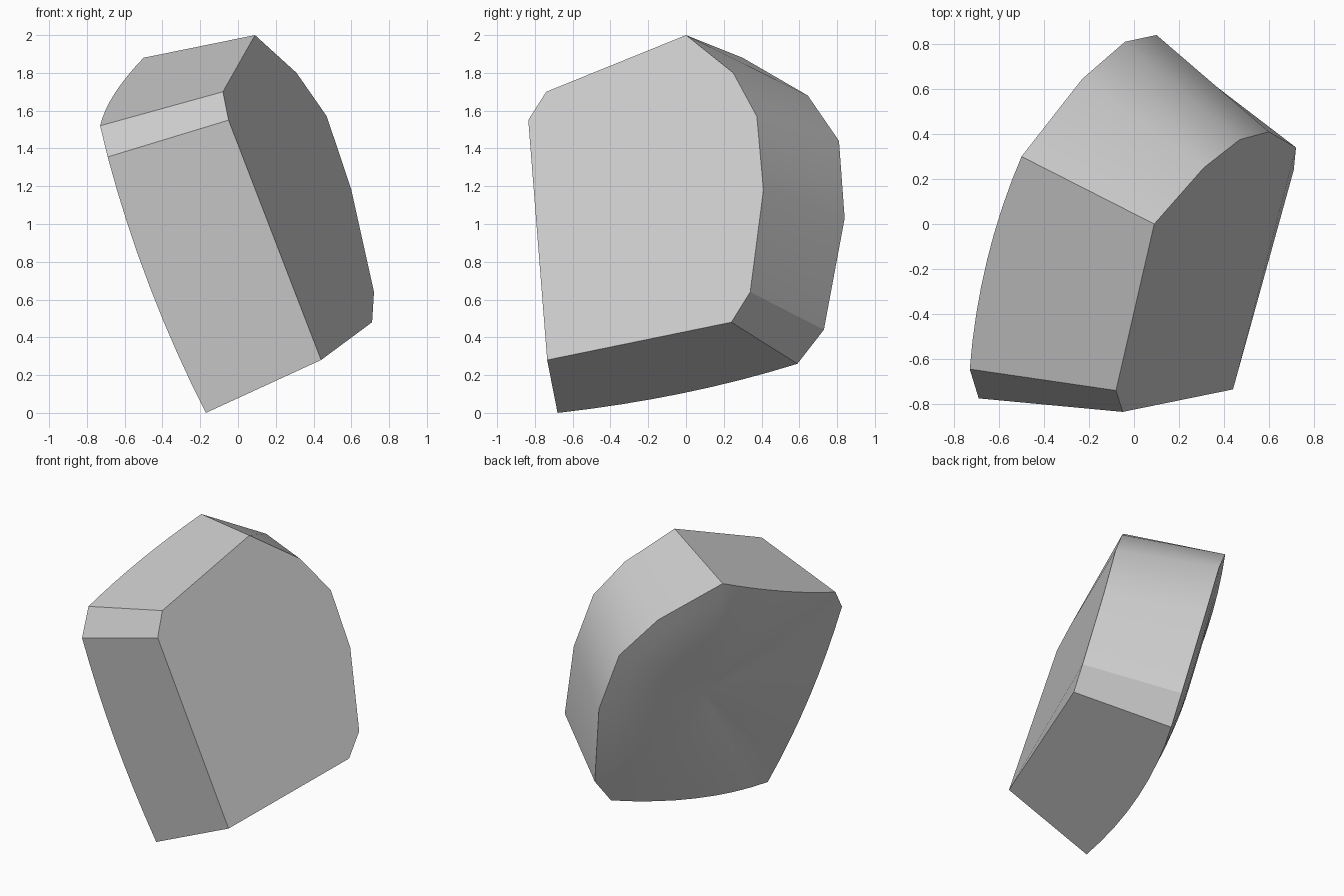
import bpy, bmesh, math
from mathutils import Vector

cube = bpy.data.objects.get("Cube")
if cube:
    bpy.data.objects.remove(cube, do_unlink=True)

# Matching corners of the flat inner face and the domed outer face
inner = [Vector(p) for p in (
    (.09, 0, 2), (-.08, -.74, 1.70), (-.05, -.835, 1.55), (.44, -.735, .28),
    (.71, .24, .48), (.72, .34, .64), (.60, .41, 1.18), (.47, .375, 1.57), (.31, .25, 1.80))]
outer = [Vector(p) for p in (
    (-.50, .30, 1.88), (-.73, -.645, 1.52), (-.69, -.775, 1.355), (-.17, -.68, 0),
    (.18, .59, .26), (.21, .73, .44), (.10, .84, 1.03), (-.04, .81, 1.44), (-.23, .645, 1.68))]

STEPS, RINGS, DOME = 8, 6, .10
bm = bmesh.new()
in_verts = [bm.verts.new(p) for p in inner]
bm.faces.new(in_verts)

# Outer rim: long edges bow outwards, more across the width than the height
rim, spans = [], []
count = len(outer)
for i in range(count):
    j = (i + 1) % count
    a, b = outer[i], outer[j]
    d = b - a
    sag = d.y ** 2 / 2.9 + d.z ** 2 / 6
    out = ((a - inner[i]) + (b - inner[j])).normalized()
    steps = STEPS if d.length > .8 else 1
    spans.append((len(rim), steps))
    rim += [a + d * (k / steps) + out * sag * (k / steps) * (1 - k / steps) / 2
            for k in range(steps)]
rim_verts = [bm.verts.new(p) for p in rim]
total = len(rim)

# Side walls
for i, (start, steps) in enumerate(spans):
    top = [rim_verts[(start + k) % total] for k in range(steps + 1)]
    bm.faces.new([in_verts[(i + 1) % count], in_verts[i]] + top)

# Domed outer face from shrinking rings
centre = sum(outer, Vector()) / count
axis = (centre - sum(inner, Vector()) / count).normalized()
ring = rim_verts
for step in range(1, RINGS):
    r = 1 - step / RINGS
    new = [bm.verts.new(centre + (p - centre) * r + axis * DOME * (1 - r * r)) for p in rim]
    for k in range(total):
        n = (k + 1) % total
        bm.faces.new((ring[k], ring[n], new[n], new[k]))
    ring = new
tip = bm.verts.new(centre + axis * DOME)
for k in range(total):
    bm.faces.new((ring[k], ring[(k + 1) % total], tip))

bmesh.ops.recalc_face_normals(bm, faces=bm.faces)
mesh = bpy.data.meshes.new("curved_block")
bm.to_mesh(mesh)
bm.free()
block = bpy.data.objects.new("curved_block", mesh)
bpy.context.collection.objects.link(block)

# Plain grey material
grey = bpy.data.materials.new("light_grey")
grey.use_nodes = True
colour = (.6, .6, .6, 1)
grey.diffuse_color = colour
grey.node_tree.nodes["Principled BSDF"].inputs["Base Color"].default_value = colour
mesh.materials.append(grey)

bpy.ops.object.select_all(action="DESELECT")
block.select_set(True)
bpy.context.view_layer.objects.active = block
bpy.ops.object.shade_smooth_by_angle(angle=math.radians(30))
